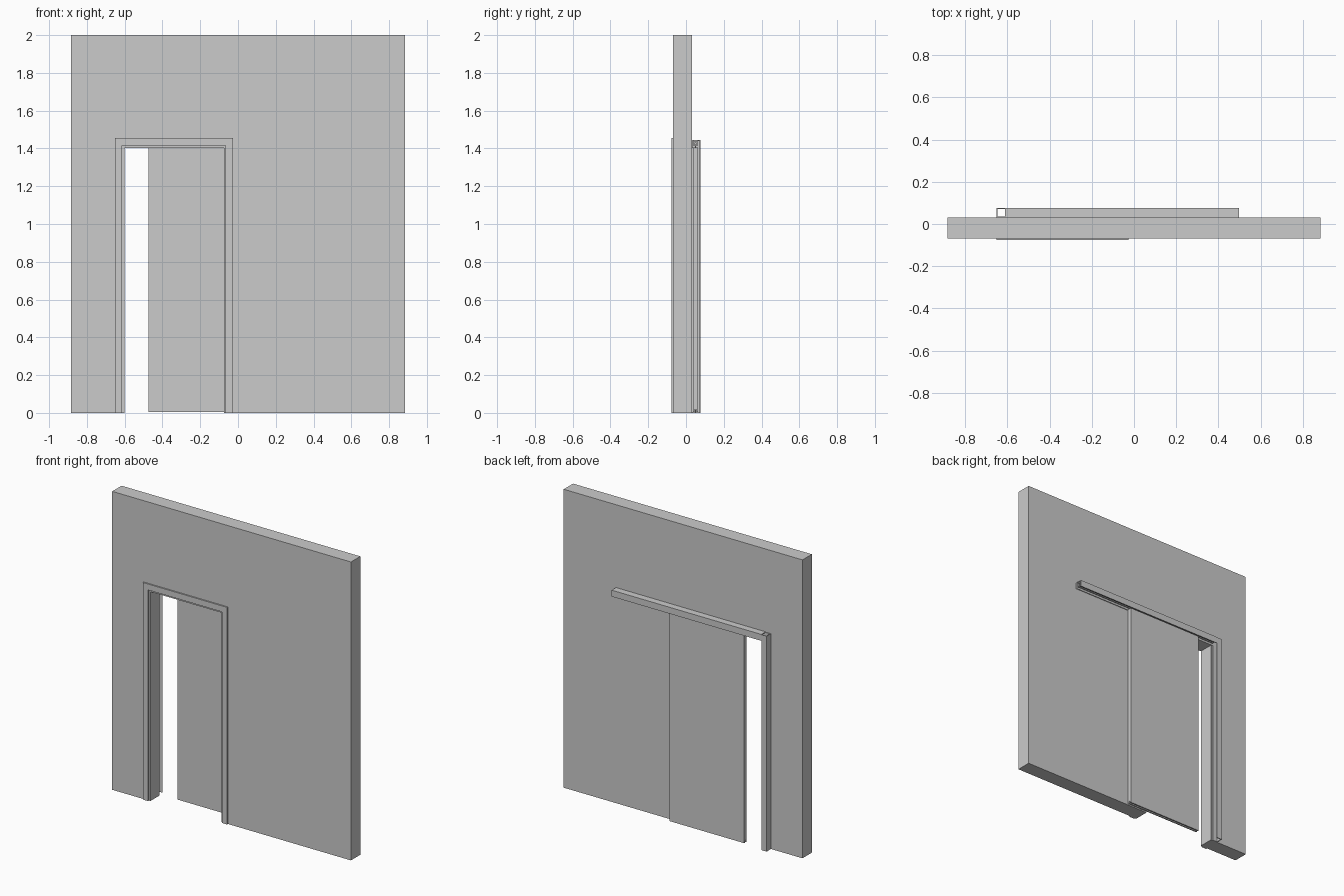
import bpy, bmesh
from mathutils import Vector

if "Cube" in bpy.data.objects:
    bpy.data.objects.remove(bpy.data.objects["Cube"])


def prism(name, pts, axis, a, b):
    """Extrude a 2D outline along an axis from a to b (outline axes keep x, y, z order)."""
    def place(p, d):
        c = list(p)
        c.insert("xyz".index(axis), d)
        return c
    bm = bmesh.new()
    face = bm.faces.new([bm.verts.new(place(p, a)) for p in pts])
    ext = bmesh.ops.extrude_face_region(bm, geom=[face])
    move = Vector(place((0, 0), b - a))
    bmesh.ops.translate(bm, vec=move, verts=[v for v in ext["geom"] if isinstance(v, bmesh.types.BMVert)])
    bmesh.ops.recalc_face_normals(bm, faces=bm.faces)
    mesh = bpy.data.meshes.new(name)
    bm.to_mesh(mesh)
    bm.free()
    ob = bpy.data.objects.new(name, mesh)
    bpy.context.collection.objects.link(ob)
    return ob


def box(name, x0, x1, y0, y1, z0, z1):
    return prism(name, [(x0, z0), (x1, z0), (x1, z1), (x0, z1)], "y", y0, y1)


def arch(name, outer, inner, y0, y1):
    """Upside-down U standing on the floor; outer and inner are (left, right, top)."""
    (ol, orr, ot), (il, ir, it) = outer, inner
    return prism(name, [(ol, 0), (ol, ot), (orr, ot), (orr, 0),
                        (ir, 0), (ir, it), (il, it), (il, 0)], "y", y0, y1)


FRONT, BACK = -0.068, 0.031      # wall faces
OUT = 0.077                      # outermost depth
opening = (-0.613, -0.065, 1.415)
clear = (-0.602, -0.075, 1.403)

# wall with doorway, lining and front trim
arch("wall", (-0.885, 0.885, 2.0), opening, FRONT, BACK)
arch("door_lining", opening, clear, FRONT, BACK)
arch("front_casing", (-0.652, -0.027, 1.455), opening, -OUT, FRONT)

# closing post: channel open toward the door
t = 0.005
x0, x1 = -0.652, -0.612
prism("closing_post", [(x0, BACK), (x1, BACK), (x1, BACK + t), (x0 + t, BACK + t),
                       (x0 + t, OUT - t), (x1, OUT - t), (x1, OUT), (x0, OUT)], "z", 0, 1.443)

# sliding rail cover: channel open downward
zb, zt = 1.402, 1.445
prism("rail_cover", [(BACK, zb), (BACK, zt), (OUT, zt), (OUT, zb), (OUT - t, zb),
                     (OUT - t, zt - t), (BACK + t, zt - t), (BACK + t, zb)], "x", -0.612, 0.497)

# inner track: lipped channel under the cover
a, b, s = 0.039, 0.061, 0.003
prism("track", [(a, 1.413), (a, 1.44), (b, 1.44), (b, 1.413), (b - 0.008, 1.413),
                (b - 0.008, 1.416), (b - s, 1.416), (b - s, 1.437), (a + s, 1.437),
                (a + s, 1.416), (a + 0.008, 1.416), (a + 0.008, 1.413)], "x", -0.607, 0.492)

# sliding door with a guide groove along the bottom
d0, d1, mid = 0.037, 0.063, 0.05
prism("sliding_door", [(d0, 0.004), (d0, 1.405), (d1, 1.405), (d1, 0.004),
                       (mid + 0.005, 0.004), (mid + 0.005, 0.018),
                       (mid - 0.005, 0.018), (mid - 0.005, 0.004)], "x", -0.475, 0.078)

# hangers and floor guide
for side, x in (("left", -0.41), ("right", 0.013)):
    box(side + "_hanger_bolt", x - 0.004, x + 0.004, mid - 0.002, mid + 0.002, 1.405, 1.42)
    box(side + "_hanger_carriage", x - 0.025, x + 0.025, mid - 0.006, mid + 0.006, 1.418, 1.432)
box("floor_guide", -0.06, -0.02, mid - 0.003, mid + 0.003, 0, 0.015)
